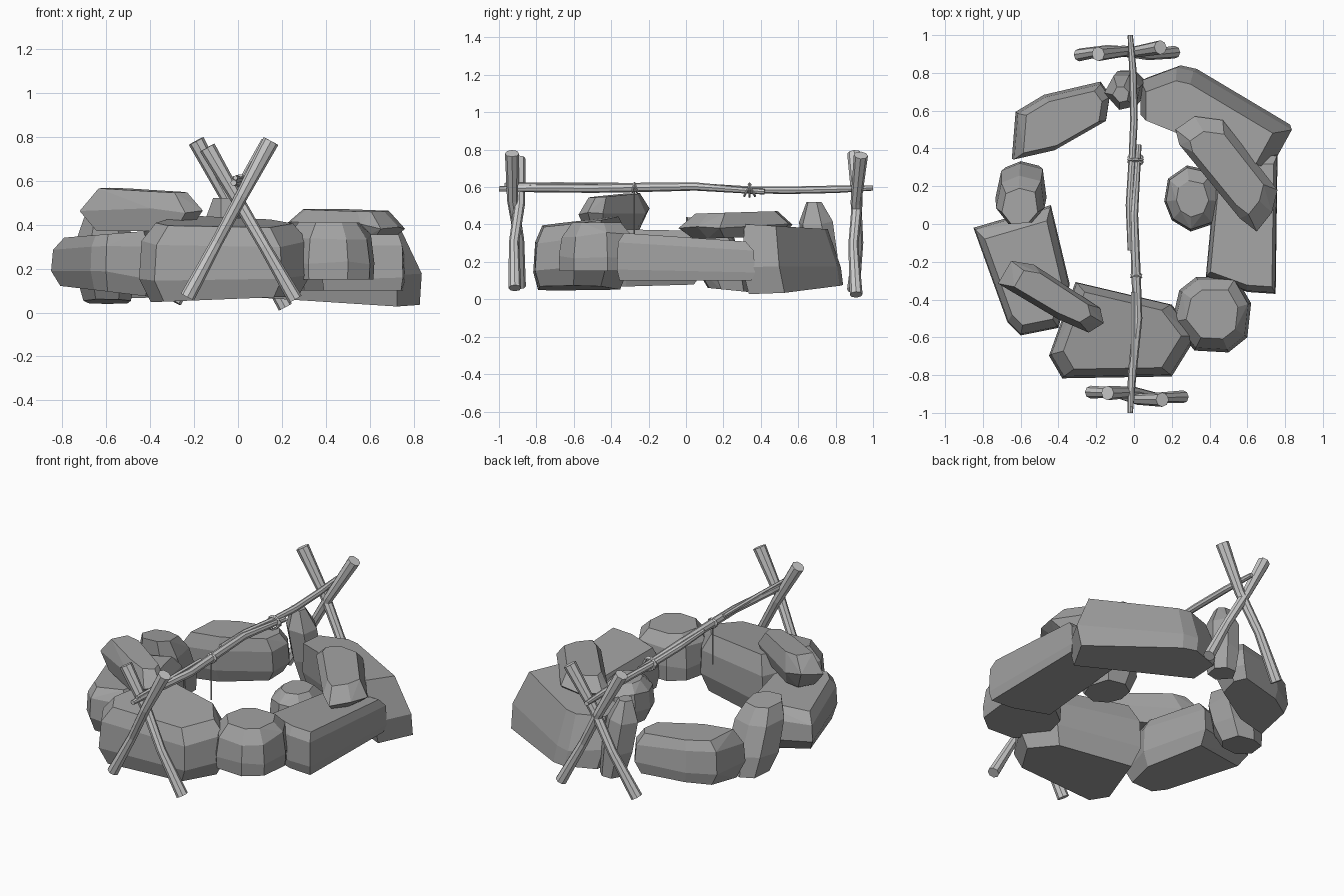
import bpy, bmesh, math, random
from mathutils import Vector

if "Cube" in bpy.data.objects:
    bpy.data.objects.remove(bpy.data.objects["Cube"])

random.seed(4)


def material(name, v):
    m = bpy.data.materials.new(name)
    m.diffuse_color = (v, v, v, 1)
    m.use_nodes = True
    m.node_tree.nodes["Principled BSDF"].inputs["Base Color"].default_value = m.diffuse_color
    return m


STONE = material("dark_stone", 0.36)
WOOD = material("pale_wood", 0.72)


def finish(name, bm, mat):
    bmesh.ops.recalc_face_normals(bm, faces=bm.faces[:])
    me = bpy.data.meshes.new(name)
    bm.to_mesh(me)
    bm.free()
    me.materials.append(mat)
    ob = bpy.data.objects.new(name, me)
    bpy.context.collection.objects.link(ob)
    return ob


# Cross profiles: (plan scale, height fraction)
BLOCK = [(0.86, 0), (1.0, 0.3), (0.97, 0.75), (0.8, 1)]
ROUND = [(0.75, 0), (1.0, 0.35), (0.93, 0.78), (0.55, 1)]
SLAB = [(0.75, 0), (1.0, 0.5), (0.72, 1)]


def stone(name, outline, z0, z1, profile=BLOCK, lean=(0, 0), low=(0, 0), top=(0, 0)):
    """Chunky faceted stone: hull of scaled copies of a plan outline.
    low / top are the slopes of the underside and of the top."""
    bm = bmesh.new()
    c = sum((Vector(p) for p in outline), Vector((0, 0))) / len(outline)
    slope_low, slope_top = Vector(low), Vector(top)
    for s, f in profile:
        for p in outline:
            d = (Vector(p) - c) * s
            q = c + d + Vector(lean) * f
            z = z0 + (z1 - z0) * f + slope_low.lerp(slope_top, f).dot(d)
            if 0 < f < 1:
                z += random.uniform(-0.015, 0.015)
            bm.verts.new((q.x, q.y, z))
    r = bmesh.ops.convex_hull(bm, input=bm.verts[:])
    junk = {g for g in r["geom_interior"] + r["geom_unused"]
            if isinstance(g, bmesh.types.BMVert)}
    bmesh.ops.delete(bm, geom=list(junk), context='VERTS')
    bmesh.ops.dissolve_limit(bm, angle_limit=math.radians(5),
                             verts=bm.verts[:], edges=bm.edges[:])
    return finish(name, bm, STONE)


def stick(name, path, radii, sides=8):
    """Faceted stick with varying radius along a path."""
    bm = bmesh.new()
    pts = [Vector(p) for p in path]
    rings = []
    for i, p in enumerate(pts):
        t = (pts[min(i + 1, len(pts) - 1)] - pts[max(i - 1, 0)]).normalized()
        u = t.cross(Vector((1, 0, 0)) if abs(t.x) < 0.9 else Vector((0, 1, 0))).normalized()
        v = t.cross(u)
        rings.append([bm.verts.new(p + radii[i] * (math.cos(a) * u + math.sin(a) * v))
                      for a in (2 * math.pi * k / sides for k in range(sides))])
    for a, b in zip(rings, rings[1:]):
        for k in range(sides):
            n = (k + 1) % sides
            bm.faces.new((a[k], a[n], b[n], b[k]))
    bm.faces.new(rings[0][::-1])
    bm.faces.new(rings[-1])
    return finish(name, bm, WOOD)


# Ring of base stones
stone("stone_back_left", [(-0.63, 0.6), (-0.48, 0.69), (-0.18, 0.76), (-0.13, 0.69),
      (-0.15, 0.56), (-0.43, 0.4), (-0.65, 0.35)], 0.09, 0.35, BLOCK, (0.01, -0.02), (0, 0.15))
stone("stone_left_upright", [(-0.73, 0.18), (-0.7, 0.32), (-0.6, 0.36), (-0.48, 0.33),
      (-0.46, 0.18), (-0.53, 0.1), (-0.66, 0.09)], 0.05, 0.43,
      [(0.8, 0), (1, 0.3), (0.95, 0.75), (0.7, 1)], (-0.01, -0.13), (0, -0.1), (0, -0.1))
stone("stone_left", [(-0.85, -0.02), (-0.44, 0.1), (-0.34, -0.32), (-0.4, -0.55),
      (-0.6, -0.59), (-0.67, -0.52)], 0.09, 0.36, BLOCK, (0.0, 0), (-0.12, 0), (0.08, 0))
stone("stone_front", [(-0.45, -0.7), (-0.31, -0.31), (0.2, -0.43), (0.33, -0.6),
      (0.2, -0.81), (-0.38, -0.82)], 0.06, 0.41, BLOCK, (0, 0.01), (0.04, 0), (-0.02, 0.12))
stone("stone_front_right", [(0.2, -0.52), (0.24, -0.35), (0.33, -0.28), (0.54, -0.28),
      (0.62, -0.42), (0.6, -0.6), (0.5, -0.68), (0.32, -0.67)], 0.15, 0.41,
      [(0.98, 0), (1, 0.3), (0.92, 0.75), (0.65, 1)])
stone("stone_right", [(0.38, -0.28), (0.44, 0.36), (0.76, 0.37), (0.75, -0.37),
      (0.6, -0.36)], 0.1, 0.335, [(0.95, 0), (1, 0.25), (0.98, 0.75), (0.88, 1)],
      (0, 0), (0, 0), (0, -0.07))
stone("stone_back_right", [(0.05, 0.6), (0.05, 0.78), (0.24, 0.85), (0.33, 0.83),
      (0.85, 0.52), (0.74, 0.32)], 0.06, 0.385,
      [(0.95, 0), (1, 0.36), (0.84, 1)], (-0.04, -0.06), (-0.04, 0.06), (0, -0.06))
stone("stone_inner_right", [(0.16, 0.12), (0.18, 0.24), (0.28, 0.31), (0.42, 0.28),
      (0.47, 0.12), (0.42, -0.0), (0.3, -0.04), (0.2, 0.02)], 0.1, 0.34, ROUND)
stone("stone_back_upright", [(-0.12, 0.74), (-0.07, 0.83), (0.01, 0.83), (0.07, 0.77),
      (0.05, 0.67), (-0.04, 0.65)], 0.07, 0.52,
      [(0.8, 0), (1, 0.35), (1.0, 0.76), (0.45, 1)], (-0.05, -0.06))

# Slabs resting on the ring
stone("slab_front_left", [(-0.72, -0.32), (-0.65, -0.2), (-0.53, -0.22), (-0.18, -0.45),
      (-0.16, -0.53), (-0.24, -0.58), (-0.4, -0.51)], 0.37, 0.555, SLAB,
      (0, 0.01), (0, 0), (-0.03, 0.05))
stone("slab_right", [(0.22, 0.5), (0.32, 0.57), (0.47, 0.55), (0.76, 0.18),
      (0.73, 0.06), (0.65, -0.04), (0.56, 0.03), (0.24, 0.42)], 0.33, 0.465, SLAB,
      (0, 0), (0, 0.03), (0, 0.03))

# Crossed support poles, front and back
POLES = {
    "front_pole_a": ((-0.23, -0.89, 0.07), (0.15, -0.93, 0.78)),
    "front_pole_b": ((0.26, -0.915, 0.06), (-0.14, -0.895, 0.75)),
    "back_pole_a": ((-0.29, 0.895, 0.05), (0.14, 0.935, 0.77)),
    "back_pole_b": ((0.215, 0.91, 0.025), (-0.19, 0.9, 0.78)),
}
for name, (a, b) in POLES.items():
    a, b = Vector(a), Vector(b)
    side = Vector((0, 0.012 if name.endswith("a") else -0.012, 0))
    stick(name, [a, a.lerp(b, 0.35) + side, a.lerp(b, 0.65) - side, b],
          [0.034, 0.027, 0.029, 0.038])

# Spit rail made of two overlapping sticks
stick("rail_front", [(-0.02, -1, 0.59), (-0.01, -0.8, 0.595), (0.02, -0.5, 0.593),
      (0.01, -0.25, 0.598), (0, 0.05, 0.603), (0.025, 0.42, 0.575)],
      [0.014, 0.023, 0.024, 0.025, 0.022, 0.015])
stick("rail_back", [(-0.02, 1, 0.595), (-0.005, 0.8, 0.588), (0.0, 0.55, 0.583),
      (-0.01, 0.34, 0.585), (-0.025, 0.1, 0.6), (-0.02, -0.14, 0.607)],
      [0.014, 0.02, 0.02, 0.019, 0.019, 0.014])
stick("rail_offcut", [(-0.012, -0.97, 0.612), (-0.005, -0.7, 0.612), (-0.005, -0.36, 0.612)],
      [0.011, 0.014, 0.012], 6)

# Lashings around the rail
for name, y, x, r, turns in (("lashing_back", 0.34, 0.008, 0.038, 3),
                             ("lashing_front", -0.275, 0.012, 0.027, 2)):
    for k in range(turns):
        step = k - (turns - 1) / 2
        bpy.ops.mesh.primitive_torus_add(
            location=(x, y + 0.012 * step, 0.583 if y > 0 else 0.597),
            rotation=(math.pi / 2 + 0.5 * step, 0, 0),
            major_segments=10, minor_segments=4, major_radius=r, minor_radius=0.006)
        bpy.context.object.name = f"{name}_{k + 1}"
        bpy.context.object.data.materials.append(WOOD)

# Hanging cord
stick("hanging_cord", [(0.012, -0.278, 0.58), (0.012, -0.278, 0.34)], [0.004, 0.004], 4)
